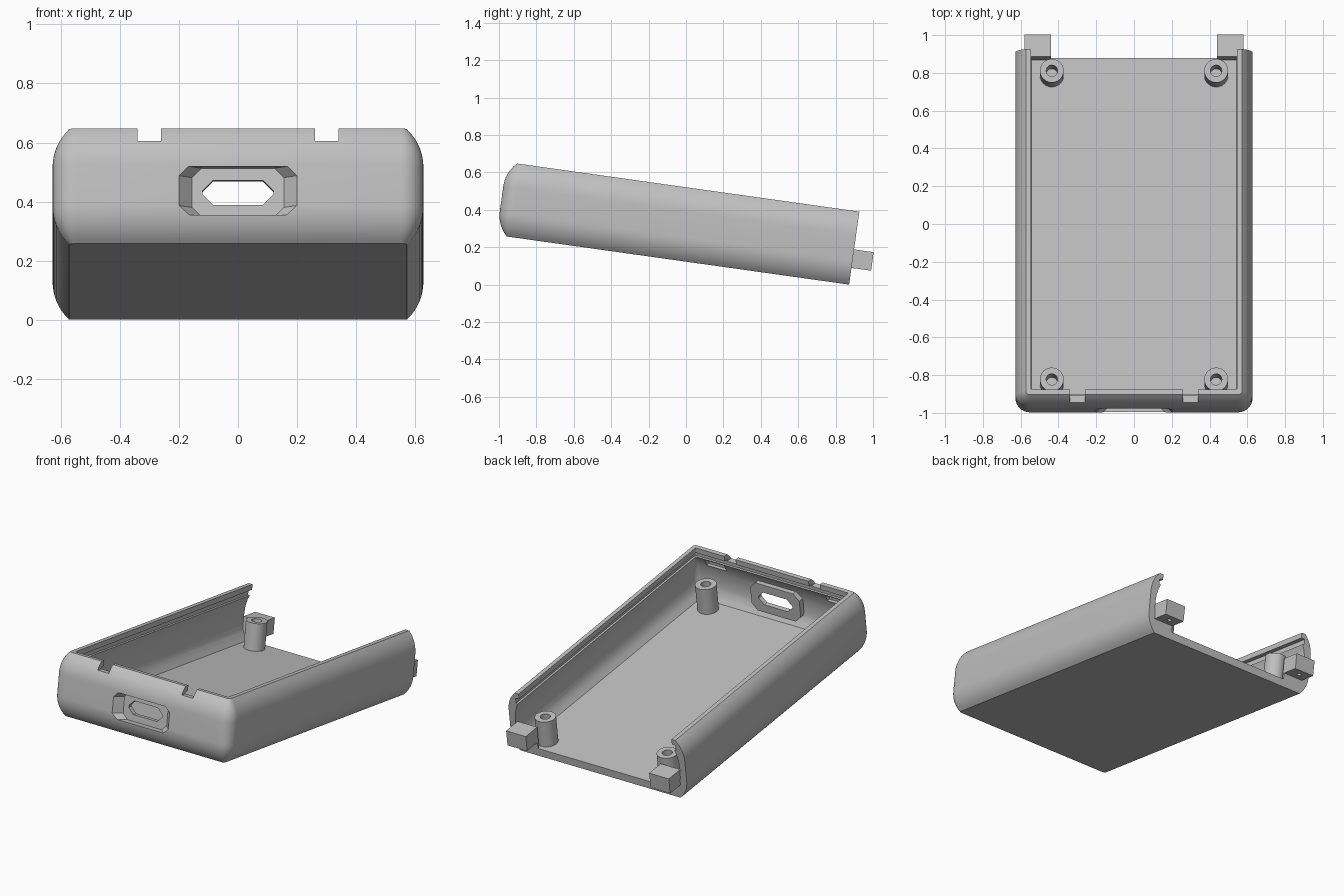
import bpy, bmesh, math
from mathutils import Matrix, Vector

if "Cube" in bpy.data.objects:
    bpy.data.objects.remove(bpy.data.objects["Cube"])

grey = bpy.data.materials.new("plain grey")
grey.use_nodes = True
COLOUR = (0.53, 0.53, 0.53, 1)
grey.diffuse_color = COLOUR
grey.node_tree.nodes["Principled BSDF"].inputs["Base Color"].default_value = COLOUR

HALF, LENGTH, HEIGHT, FLOOR = 0.572, 1.848, 0.394, 0.05
# the case is built level, with its back edge at y = 0, then tilted
TILT = Matrix.Translation((0, 0.872, 0)) @ Matrix.Rotation(math.radians(-8), 4, "X")


def loft(name, rings):
    """Solid skinned through rings of equal point count."""
    bm = bmesh.new()
    loops = [[bm.verts.new(p) for p in ring] for ring in rings]
    n = len(loops[0])
    for a, b in zip(loops, loops[1:]):
        for i in range(n):
            j = (i + 1) % n
            bm.faces.new((a[i], a[j], b[j], b[i]))
    bm.faces.new(loops[0][::-1])
    bm.faces.new(loops[-1])
    bmesh.ops.recalc_face_normals(bm, faces=bm.faces)
    mesh = bpy.data.meshes.new(name)
    bm.to_mesh(mesh)
    bm.free()
    mesh.materials.append(grey)
    obj = bpy.data.objects.new(name, mesh)
    bpy.context.collection.objects.link(obj)
    return obj


def box(name, x0, x1, y0, y1, z0, z1):
    ring = lambda z: [(x0, y0, z), (x1, y0, z), (x1, y1, z), (x0, y1, z)]
    return loft(name, [ring(z0), ring(z1)])


def cylinder(name, x, y, r, z0, z1, n=32):
    ring = lambda z: [(x + r * math.cos(2 * math.pi * i / n),
                       y + r * math.sin(2 * math.pi * i / n), z) for i in range(n)]
    return loft(name, [ring(z0), ring(z1)])


def combine(target, tool, operation):
    mod = target.modifiers.new("combine", "BOOLEAN")
    mod.operation, mod.object, mod.solver = operation, tool, "EXACT"
    bpy.context.view_layer.objects.active = target
    bpy.ops.object.modifier_apply(modifier=mod.name)
    bpy.data.objects.remove(tool)


def outline(d, z, back=0.0, steps=8):
    """Tray outline grown by d, with rounded front corners."""
    w, front, r = HALF + d, -(LENGTH + d), max(0.02 + d, 0.005)
    pts = [(w, back, z)]
    for sign in (1, -1):
        arc = []
        for i in range(steps + 1):
            a = math.pi / 2 * i / steps
            arc.append((sign * (w - r + r * math.cos(a)), front + r - r * math.sin(a), z))
        pts += arc if sign == 1 else arc[::-1]
    return pts + [(-w, back, z)]


def port_outline(hw, hh, cut, y):
    """Eight-sided port shape in a plane facing the front."""
    z = 0.174
    return [(sx * x, y, z + sz * h) for sx, sz, pair in (
        (1, 1, ((hw, hh - cut), (hw - cut, hh))), (-1, 1, ((hw - cut, hh), (hw, hh - cut))),
        (-1, -1, ((hw, hh - cut), (hw - cut, hh))), (1, -1, ((hw - cut, hh), (hw, hh - cut))))
        for x, h in pair]


# outer skin: bulging wall with a straight middle band
BULGE, BAND = 0.056, 0.13
RADIUS = (BAND ** 2 + BULGE ** 2) / (2 * BULGE)
rings = []
for i in range(9):
    s = BAND * (1 - i / 8)
    rings.append((BULGE - RADIUS + math.sqrt(RADIUS ** 2 - s ** 2), BAND - s))
rings += [(d, HEIGHT - z) for d, z in rings[::-1]]
shell = loft("tray_shell", [outline(d, z) for d, z in rings])

# hollow inside, with a lip and groove along the rim
inside = [(-0.03, FLOOR), (-0.012, 0.075), (0.002, 0.1), (0.012, 0.14), (0.014, 0.2),
          (0.01, 0.25), (0, 0.29), (-0.014, 0.322), (-0.002, 0.323), (-0.002, 0.358),
          (-0.027, 0.36), (-0.027, 0.45)]
combine(shell, loft("hollow", [outline(d, z, 0.1) for d, z in inside]), "DIFFERENCE")

# port: inner boss, flared outer recess and through hole
combine(shell, loft("boss", [port_outline(0.175, 0.095, 0.04, y) for y in (-1.88, -1.825)]), "UNION")
combine(shell, loft("recess", [port_outline(0.21, 0.083, 0.032, -1.915),
                               port_outline(0.155, 0.083, 0.032, -1.855)]), "DIFFERENCE")
combine(shell, loft("port_hole", [port_outline(0.12, 0.042, 0.036, y) for y in (-1.95, -1.75)]),
        "DIFFERENCE")

for side in (-1, 1):
    # rim notches and snap pockets in the front wall
    x = side * 0.3
    combine(shell, box("notch", x - 0.04, x + 0.04, -2, -1.78, 0.347, 0.5), "DIFFERENCE")
    x = side * 0.43
    combine(shell, box("pocket", x - 0.07, x + 0.07, -1.875, -1.8, 0.27, 0.315), "DIFFERENCE")

parts = [shell]
for side, label in ((1, "left"), (-1, "right")):
    # hollow screw posts
    for y, end in ((-1.742, "front"), (-0.092, "back")):
        post = cylinder(f"{end}_{label}_screw_post", side * 0.435, y, 0.063, FLOOR - 0.01, 0.22)
        combine(post, cylinder("bore", side * 0.435, y, 0.03, 0.08, 0.3), "DIFFERENCE")
        parts.append(post)
    # hinge tab standing out past the open back
    x0, x1 = sorted((side * 0.44, side * 0.58))
    tab = box(f"{label}_back_tab", x0, x1, -0.012, 0.106, 0.09, 0.19)
    combine(tab, cylinder("pin_hole", side * 0.51, 0.055, 0.014, 0.05, 0.15, 16), "DIFFERENCE")
    foot = box(f"{label}_tab_foot", x0, x1, -0.012, 0, FLOOR - 0.01, 0.1)
    parts += [tab, foot]

for obj in parts:
    obj.matrix_world = TILT
    bpy.ops.object.select_all(action="DESELECT")
    obj.select_set(True)
    bpy.context.view_layer.objects.active = obj
    bpy.ops.object.shade_smooth_by_angle(angle=math.radians(25))
